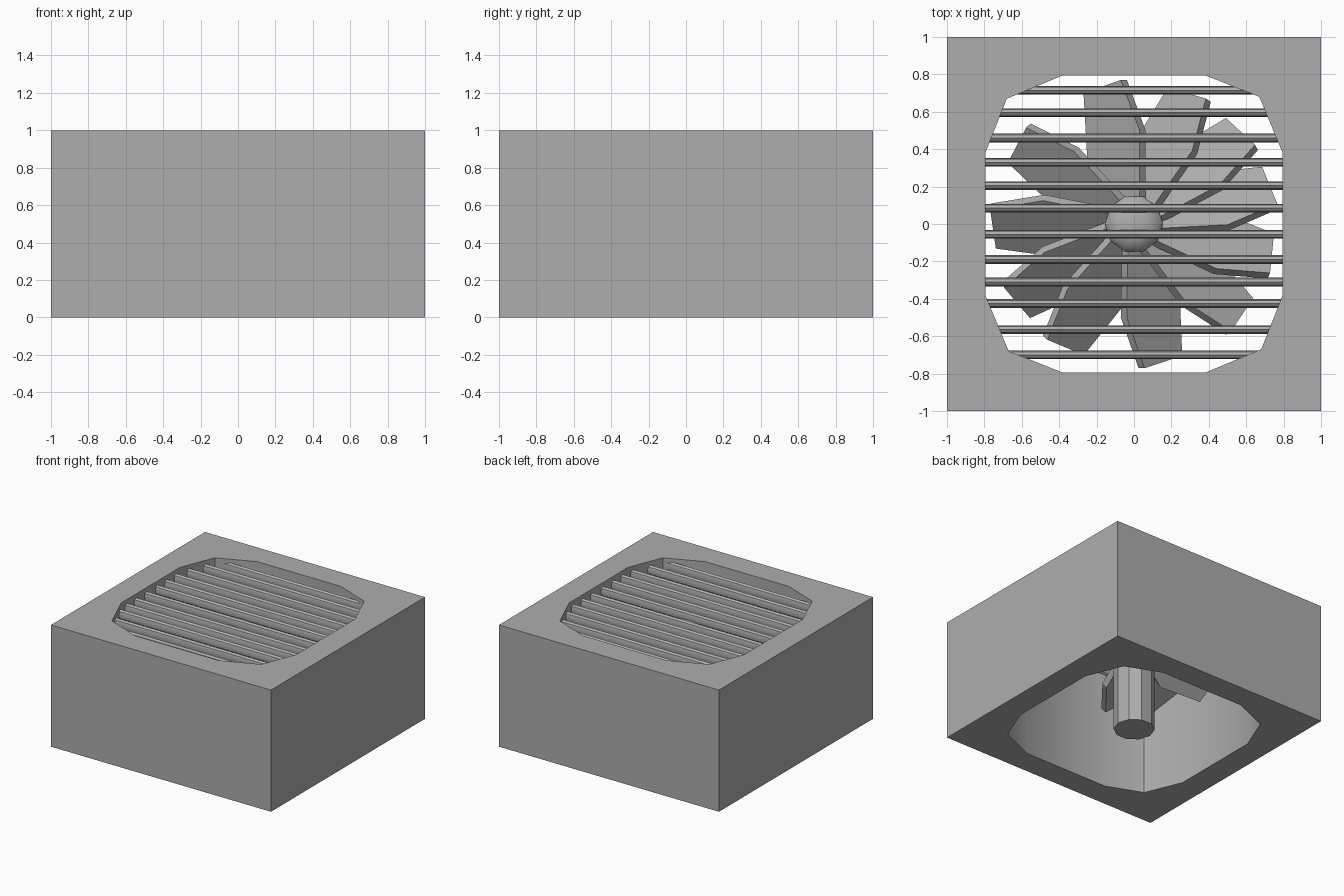
import bpy, bmesh, math
from mathutils import Vector, Matrix

cube = bpy.data.objects.get("Cube")
if cube:
    bpy.data.objects.remove(cube, do_unlink=True)

GREY = (0.42, 0.42, 0.42, 1.0)
grey = bpy.data.materials.new("plain_grey")
grey.use_nodes = True
grey.diffuse_color = GREY
grey.node_tree.nodes["Principled BSDF"].inputs["Base Color"].default_value = GREY


def finish(bm, name):
    """Turn a bmesh into a named, shaded object."""
    bmesh.ops.recalc_face_normals(bm, faces=bm.faces)
    mesh = bpy.data.meshes.new(name)
    bm.to_mesh(mesh)
    bm.free()
    mesh.materials.append(grey)
    obj = bpy.data.objects.new(name, mesh)
    bpy.context.collection.objects.link(obj)
    bpy.ops.object.select_all(action='DESELECT')
    obj.select_set(True)
    bpy.context.view_layer.objects.active = obj
    bpy.ops.object.shade_smooth_by_angle(angle=math.radians(30))
    return obj


def walls(bm, low, high):
    n = len(low)
    for i in range(n):
        j = (i + 1) % n
        bm.faces.new((low[i], low[j], high[j], high[i]))


# Housing: square block with a twelve-sided opening right through it
quarter = [(0.795, 0.38), (0.67, 0.68), (0.38, 0.795)]
opening = []
for k in range(4):
    turn = Matrix.Rotation(k * math.pi / 2, 2)
    opening += [turn @ Vector(p) for p in quarter]
square = [(1, 1), (-1, 1), (-1, -1), (1, -1)]

bm = bmesh.new()
levels = []
for z in (0, 1):
    rings, edges = [], []
    for outline in (square, opening):
        ring = [bm.verts.new((p[0], p[1], z)) for p in outline]
        edges += [bm.edges.new((ring[i - 1], ring[i])) for i in range(len(ring))]
        rings.append(ring)
    bmesh.ops.triangle_fill(bm, edges=edges, use_beauty=True, normal=(0, 0, 1))
    levels.append(rings)
for low, high in zip(*levels):
    walls(bm, low, high)
finish(bm, "housing")

# Grille: eight-sided bars, taller than wide, across the opening
bar_rows = [0.715, 0.595, 0.46, 0.33, 0.205, 0.085,
            -0.055, -0.19, -0.31, -0.425, -0.565, -0.70]
for number, y in enumerate(bar_rows, 1):
    bm = bmesh.new()
    place = (Matrix.Translation((0, y, 0.93)) @ Matrix.Diagonal((1, 0.023, 0.04, 1))
             @ Matrix.Rotation(math.pi / 2, 4, 'Y'))
    bmesh.ops.create_cone(bm, cap_ends=True, segments=8, radius1=1,
                          radius2=1, depth=1.62, matrix=place)
    finish(bm, f"grille_bar_{number}")

# Shaft with a domed hub cap, ten-sided
SIDES = 10
profile = [(0.155, 0), (0.155, 0.85), (0.135, 0.88), (0.085, 0.905)]
bm = bmesh.new()
rings = []
for r, z in profile:
    angles = [2 * math.pi * i / SIDES for i in range(SIDES)]
    rings.append([bm.verts.new((r * math.cos(a), r * math.sin(a), z)) for a in angles])
for low, high in zip(rings, rings[1:]):
    walls(bm, low, high)
bm.faces.new(rings[0])
tip = bm.verts.new((0, 0, 0.915))
for i in range(SIDES):
    bm.faces.new((rings[-1][i - 1], rings[-1][i], tip))
finish(bm, "shaft_and_hub")

# Fan blades: pitched flat plates, leading edge raised
blade_outline = [(0.10, -0.03), (0.5, -0.03), (0.77, 0.07),
                 (0.70, 0.27), (0.35, 0.25), (0.10, 0.1)]
blade_angles = [90, 55, 28, 3, -25, -53, -91, 228, 201, 169, 133]
PITCH = math.radians(40)
down = Vector((0, -math.sin(PITCH), -math.cos(PITCH))) * 0.05
for number, angle in enumerate(blade_angles, 1):
    turn = Matrix.Rotation(math.radians(angle), 3, 'Z')
    bm = bmesh.new()
    upper_pts = [Vector((r, t, 0.82 - t * math.tan(PITCH))) for r, t in blade_outline]
    upper = [bm.verts.new(turn @ p) for p in upper_pts]
    lower = [bm.verts.new(turn @ (p + down)) for p in upper_pts]
    bm.faces.new(upper)
    bm.faces.new(lower)
    walls(bm, lower, upper)
    finish(bm, f"fan_blade_{number}")
